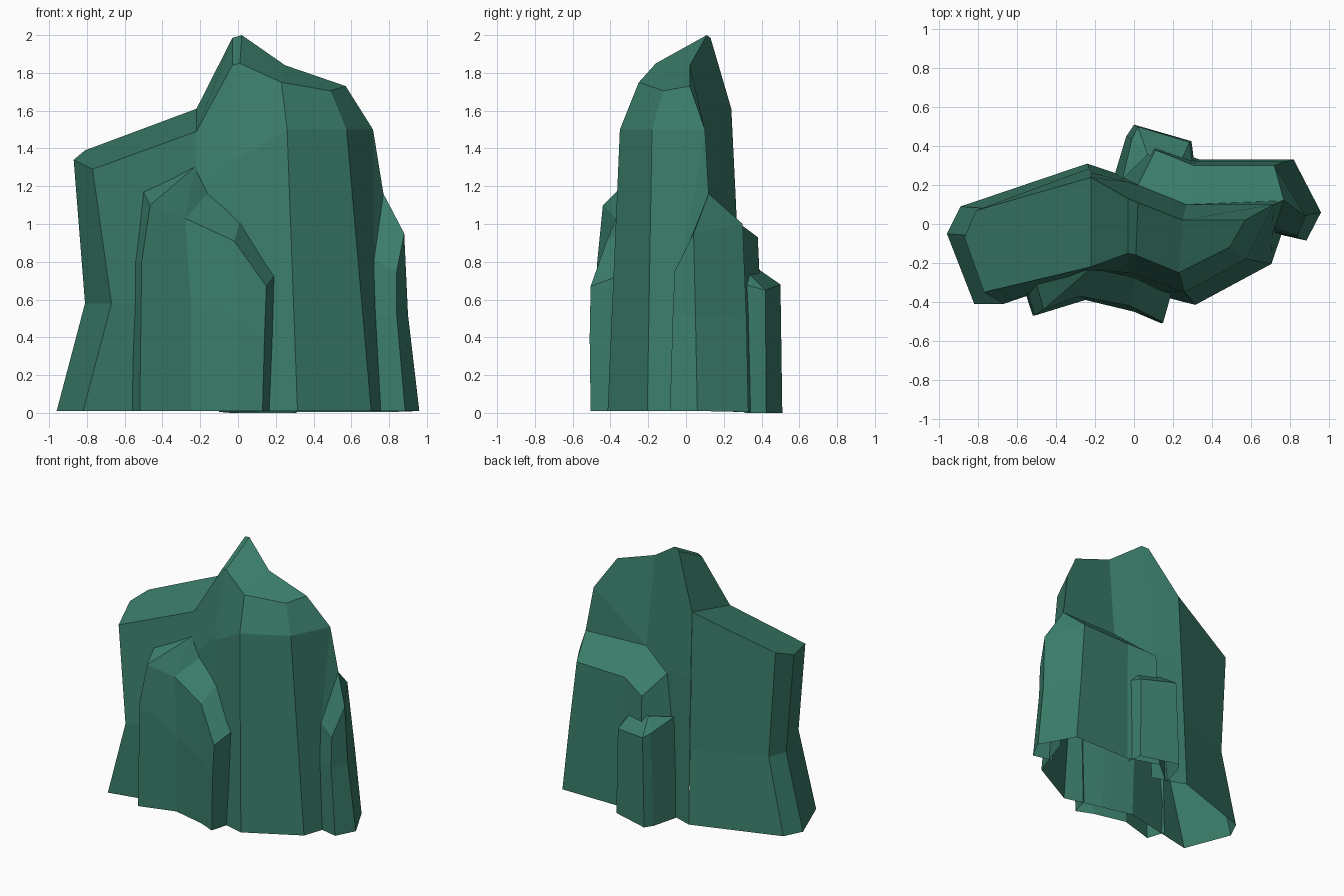
import bpy

green = bpy.data.materials.new("mossy green stone")
green.diffuse_color = (0.043, 0.205, 0.145, 1)


def rock(name, columns, ridge, caps, open_strips=()):
    """Wall strip through vertical columns (bottom to top, counter-clockwise),
    then cap facets indexed into the column tops followed by the ridge points.
    open_strips lose their lowest wall, where another rock covers them."""
    n, levels = len(columns), len(columns[0])
    verts = [p for col in columns for p in col] + ridge
    faces = []
    for i in range(n - 1):
        for k in range(levels - 1):
            if k == 0 and i in open_strips:
                continue
            a, b = i * levels + k, (i + 1) * levels + k
            faces.append((a, b, b + 1, a + 1))
    tops = [i * levels + levels - 1 for i in range(n)]
    tops += [n * levels + j for j in range(len(ridge))]
    faces += [[tops[i] for i in cap] for cap in caps]
    mesh = bpy.data.meshes.new(name)
    mesh.from_pydata(verts, [], faces)
    mesh.materials.append(green)
    mesh.update()
    obj = bpy.data.objects.new(name, mesh)
    bpy.context.collection.objects.link(obj)
    return obj


# Low left half of the main rock: back seam, back left, left, front left, front seam
rock("left_shoulder", [
    [(-0.24, 0.31, 0.01), (-0.233, 0.285, 0.58), (-0.22, 0.24, 1.61)],
    [(-0.89, 0.09, 0.01), (-0.76, 0.08, 0.58), (-0.81, 0.07, 1.39)],
    [(-0.96, -0.05, 0.01), (-0.81, -0.06, 0.58), (-0.87, -0.07, 1.34)],
    [(-0.82, -0.41, 0.01), (-0.67, -0.41, 0.58), (-0.77, -0.35, 1.29)],
    [(-0.22, -0.28, 0.01), (-0.22, -0.257, 0.58), (-0.22, -0.22, 1.49)],
], [], [(0, 1, 2, 3, 4)])

# Tall right half, from the front seam round the right side to the back seam
rock("main_peak", [
    [(-0.22, -0.28, 0.01), (-0.22, -0.234, 1.15), (-0.22, -0.22, 1.49)],
    [(-0.03, -0.33, 0.01), (-0.03, -0.25, 1.35), (-0.03, -0.15, 1.84)],
    [(0.02, -0.34, 0.01), (0.01, -0.26, 1.35), (0.01, -0.16, 1.85)],
    [(0.315, -0.415, 0.01), (0.26, -0.35, 1.5), (0.23, -0.25, 1.75)],
    [(0.705, -0.205, 0.01), (0.575, -0.18, 1.5), (0.49, -0.12, 1.705)],
    [(0.83, 0.16, 0.01), (0.715, 0.10, 1.5), (0.57, 0.02, 1.73)],
    [(0.25, 0.13, 0.01), (0.27, 0.10, 1.17), (0.25, 0.02, 1.84)],
    [(0.02, 0.22, 0.01), (0.02, 0.20, 1.06), (0.02, 0.11, 2.0)],
    [(-0.03, 0.24, 0.01), (-0.03, 0.215, 1.1), (-0.03, 0.13, 1.985)],
    [(-0.24, 0.31, 0.01), (-0.226, 0.265, 1.1), (-0.22, 0.24, 1.61)],
], [], [(0, 1, 8, 9), (1, 2, 7, 8), (2, 3, 6, 7), (3, 4, 5, 6)], open_strips=(5, 6))

# Slab leaning on the front face
rock("front_slab", [
    [(-0.565, -0.33, 0.01), (-0.55, -0.33, 0.8), (-0.505, -0.29, 1.18)],
    [(-0.52, -0.47, 0.01), (-0.51, -0.47, 0.8), (-0.465, -0.44, 1.1)],
    [(-0.25, -0.39, 0.01), (-0.25, -0.39, 0.6), (-0.28, -0.37, 1.03)],
    [(0.0, -0.45, 0.01), (0.0, -0.45, 0.5), (-0.02, -0.42, 0.91)],
    [(0.13, -0.505, 0.01), (0.14, -0.51, 0.4), (0.15, -0.505, 0.67)],
    [(0.17, -0.36, 0.01), (0.185, -0.355, 0.4), (0.195, -0.345, 0.73)],
], [(-0.23, -0.235, 1.30), (-0.16, -0.24, 1.16), (0.01, -0.275, 1.01)],
    [(0, 1, 6), (1, 2, 6), (2, 7, 6), (2, 3, 8, 7), (3, 4, 5, 8)])

# Wide slab wrapping the right side and the back, meeting the peak's right corner
rock("back_slab", [
    [(0.73, -0.05, 0.01), (0.71, -0.04, 0.52), (0.72, -0.02, 0.81)],
    [(0.885, -0.085, 0.01), (0.84, -0.07, 0.52), (0.84, -0.06, 0.75)],
    [(0.96, 0.06, 0.01), (0.90, 0.05, 0.52), (0.88, 0.04, 0.95)],
    [(0.82, 0.33, 0.005), (0.77, 0.32, 0.5), (0.72, 0.30, 1.0)],
    [(0.34, 0.33, 0.005), (0.33, 0.32, 0.5), (0.31, 0.30, 0.99)],
    [(0.10, 0.41, 0.005), (0.10, 0.40, 0.5), (0.11, 0.38, 0.93)],
    [(-0.09, 0.25, 0.005), (-0.06, 0.24, 0.6), (0.02, 0.20, 1.06)],
], [(0.77, 0.12, 1.16), (0.27, 0.10, 1.17), (0.715, 0.10, 1.5)],
    [(0, 1, 2, 7), (2, 3, 7), (3, 4, 8, 7), (4, 5, 6, 8), (0, 7, 9), (7, 8, 9)])

# Small rock at the very back
rock("small_back_rock", [
    [(0.31, 0.31, 0.0), (0.30, 0.31, 0.68)],
    [(0.295, 0.425, 0.0), (0.285, 0.42, 0.65)],
    [(0.0, 0.51, 0.0), (0.02, 0.50, 0.68)],
    [(-0.04, 0.45, 0.0), (-0.01, 0.44, 0.70)],
    [(-0.10, 0.25, 0.005), (-0.06, 0.23, 0.76)],
], [(0.07, 0.355, 0.78), (0.24, 0.32, 0.75)],
    [(0, 1, 6), (1, 2, 5, 6), (2, 3, 5), (3, 4, 5)])
